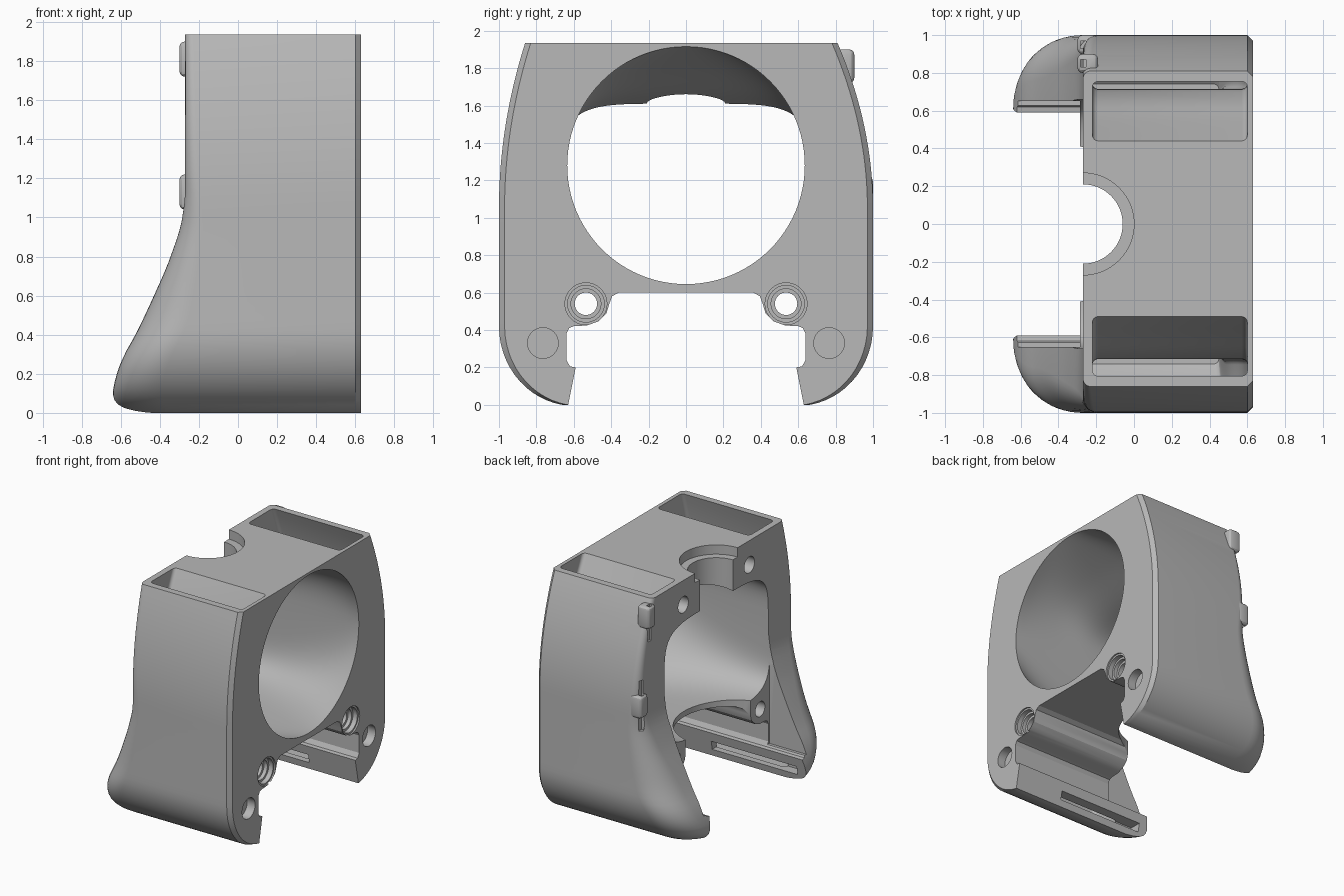
import bpy, bmesh
from math import sin, cos, pi, sqrt, copysign
from mathutils import Matrix

if "Cube" in bpy.data.objects:
    bpy.data.objects.remove(bpy.data.objects["Cube"])

grey = bpy.data.materials.new("plain grey")
grey.use_nodes = True
grey.diffuse_color = (0.48, 0.48, 0.48, 1)
grey.node_tree.nodes["Principled BSDF"].inputs["Base Color"].default_value = grey.diffuse_color


def curve(t, pts):
    """Smooth value through (position, value) pairs, held constant outside."""
    if t <= pts[0][0]:
        return pts[0][1]
    if t >= pts[-1][0]:
        return pts[-1][1]
    k = next(i for i in range(len(pts) - 1) if pts[i + 1][0] >= t)

    def slope(i):
        if i == 0 or i == len(pts) - 1:
            j = min(i, len(pts) - 2)
            return (pts[j + 1][1] - pts[j][1]) / (pts[j + 1][0] - pts[j][0])
        s0 = (pts[i][1] - pts[i - 1][1]) / (pts[i][0] - pts[i - 1][0])
        s1 = (pts[i + 1][1] - pts[i][1]) / (pts[i + 1][0] - pts[i][0])
        return 0 if s0 * s1 <= 0 else 2 * s0 * s1 / (s0 + s1)
    (a, va), (b, vb) = pts[k], pts[k + 1]
    h, u = b - a, (t - a) / (b - a)
    return (va * (1 + 2 * u) * (1 - u) ** 2 + h * slope(k) * u * (1 - u) ** 2
            + vb * u * u * (3 - 2 * u) + h * slope(k + 1) * u * u * (u - 1))


def finish(name, bm):
    bmesh.ops.recalc_face_normals(bm, faces=bm.faces)
    mesh = bpy.data.meshes.new(name)
    bm.to_mesh(mesh)
    bm.free()
    mesh.materials.append(grey)
    ob = bpy.data.objects.new(name, mesh)
    bpy.context.collection.objects.link(ob)
    return ob


def loft(name, rings):
    bm = bmesh.new()
    loops = [[bm.verts.new(p) for p in ring] for ring in rings]
    for a, b in zip(loops, loops[1:]):
        for i in range(len(a)):
            j = (i + 1) % len(a)
            bm.faces.new((a[i], a[j], b[j], b[i]))
    bm.faces.new(loops[0])
    bm.faces.new(loops[-1])
    return finish(name, bm)


def box(name, x, y, z):
    return loft(name, [[(x[0], a, b), (x[0], c, b), (x[1], c, b), (x[1], a, b)]
                       for b in z for a, c in [sorted(y)]])


def cylinder(name, axis, centre, r, lo, hi, n=64):
    rings = []
    for d in (lo, hi):
        ring = [(centre[0] + r * cos(2 * pi * i / n), centre[1] + r * sin(2 * pi * i / n))
                for i in range(n)]
        rings.append([(d, *p) if axis == "x" else (*p, d) for p in ring])
    return loft(name, rings)


def activate(ob):
    bpy.ops.object.select_all(action="DESELECT")
    ob.select_set(True)
    bpy.context.view_layer.objects.active = ob


def combine(ob, other, op="DIFFERENCE"):
    activate(ob)
    mod = ob.modifiers.new("cut", "BOOLEAN")
    mod.operation, mod.solver, mod.object = op, "EXACT", other
    bpy.ops.object.modifier_apply(modifier=mod.name)
    bpy.data.objects.remove(other)


# Outer shape as functions of height
REAR = [(0, -.57), (.02, -.61), (.05, -.632), (.1, -.64), (.2, -.62), (.3, -.58), (.4, -.525),
        (.6, -.43), (.8, -.345), (1, -.285), (1.15, -.27), (1.94, -.27)]
ROUND = [(0, .25), (.4, .24), (.8, .15), (1.2, .07), (1.94, .04)]
TOP = 1.935


def half_width(z, side):
    if z < .42:
        return .6 + .4 * sqrt(1 - ((.42 - z) / .425) ** 2)
    lean = .19 if side > 0 else .14
    return 1 - lean * max(0, (z - 1.05) / .885) ** 2


# Shell: stacked plan sections, chamfered in front and rounded behind
heights = [.42 * (1 - cos(pi / 2 * i / 14)) for i in range(14)]
heights += [.42 + (TOP - .42) * i / 30 for i in range(31)]
rings = []
for z in heights:
    x, r = curve(z, REAR), curve(z, ROUND)

    def flank(s):
        w = half_width(z, s)
        arc = [(x + r - r * sin(a), s * (w - r + r * cos(a)), z)
               for a in (pi / 2 * i / 10 for i in range(11))]
        return [(.63, s * (w - .03), z), (.60, s * w, z)] + arc
    rings.append(flank(1) + flank(-1)[::-1])
body = loft("duct_body", rings)

# Clip tabs on one rear edge
for z, y in ((1.81, .85), (1.13, .95)):
    tab = box("clip_tab", (-.30, -.19), (y - .05, y + .05), (z - .09, z + .09))
    activate(tab)
    bevel = tab.modifiers.new("round", "BEVEL")
    bevel.width, bevel.segments = .028, 3
    bpy.ops.object.modifier_apply(modifier=bevel.name)
    combine(body, tab, "UNION")
    combine(body, box("tab_slot", (-.283, -.255), (y - .02, y + .02), (z - .2, z + .2)))

# Main air passage: round in front, squarer behind
CEILING = [(-.27, 1.61), (-.06, 1.66), (.25, 1.78), (.63, 1.915)]
rings = []
for x in [-.9, -.27] + [-.27 + .9 * i / 16 for i in range(1, 17)] + [.7]:
    t = min(1, max(0, (.63 - x) / .9))
    top, power, a = curve(x, CEILING), 2 + 3 * t, .635 + .025 * t
    mid, b = (top + .645) / 2, (top - .645) / 2
    ring = []
    for i in range(96):
        c, s = cos(2 * pi * i / 96), sin(2 * pi * i / 96)
        ring.append((x, a * copysign(abs(c) ** (2 / power), c),
                     mid + b * copysign(abs(s) ** (2 / power), s)))
    rings.append(ring)
combine(body, loft("air_passage", rings))

# Side ducts inside each wall, opening at the top and at a low slot
INNER = [(.05, .67), (.15, .69), (.4, .715), (1.28, .715), (1.5, .665), (1.7, .56), (TOP, .44)]
DUCT_REAR = [(.05, -.42), (.3, -.38), (.6, -.26), (1, -.22)]
DUCT_FRONT = [(.05, .45), (.45, .5), (.8, .58), (1.2, .6)]
for s in (1, -1):
    rings = []
    for z in [.05 + (TOP - .05) * i / 28 for i in range(29)] + [2.1]:
        shift = 0 if s > 0 else .05 * max(0, min(1, (z - 1.3) / .6))
        zz = min(z, TOP)
        x0, x1 = curve(z, DUCT_REAR), curve(z, DUCT_FRONT)
        y0, y1, r = curve(z, INNER) + shift, half_width(zz, s) - .055, .03
        ring = []
        for k, (cx, cy) in enumerate(((x1 - r, y1 - r), (x0 + r, y1 - r),
                                      (x0 + r, y0 + r), (x1 - r, y0 + r))):
            for j in range(5):
                a = pi / 2 * (k + j / 4)
                ring.append((cx + r * cos(a), s * (cy + r * sin(a)), z))
        rings.append(ring)
    combine(body, loft("side_duct", rings))
    combine(body, box("outlet_slot", (-.56, .2), (s * .5, s * .7), (.055, .125)))

# Open underside between the arms
half = [(.65, -.1), (.59, .2), (.62, .205), (.64, .24), (.64, .38), (.625, .41), (.6, .42),
        (.53, .424), (.47, .445), (.425, .49), (.41, .54), (.395, .58), (.36, .6)]
outline = half + [(-y, z) for y, z in reversed(half)]
combine(body, loft("underside", [[(x, y, z) for y, z in outline] for x in (-1, 1)]))
combine(body, box("arm_gap", (-1, -.285), (-.652, .652), (.22, 1)))
combine(body, cylinder("floor_notch", "z", (-.41, 0), .43, .4, .9))

# Cable notch with a stepped rim in the top
combine(body, cylinder("top_notch", "z", (-.27, 0), .21, 1.4, 2.1))
combine(body, cylinder("notch_rim", "z", (-.27, 0), .27, 1.86, 2.1))

# Screw holes, their stepped seats, magnet recesses and rear holes
for s in (1, -1):
    screw = (s * .535, .54)
    combine(body, cylinder("screw_hole", "x", screw, .06, -1, 1, 40))
    for r, depth in ((.112, .012), (.098, .05), (.08, .08)):
        combine(body, cylinder("screw_seat", "x", screw, r, .63 - depth, .8, 40))
    combine(body, cylinder("magnet_recess", "x", (s * .765, .33), .082, .56, .8, 40))
    combine(body, cylinder("rear_hole", "x", (s * .42, 1.74), .065, -.5, -.1, 32))

activate(body)
bpy.ops.object.shade_smooth_by_angle(angle=pi / 7)
